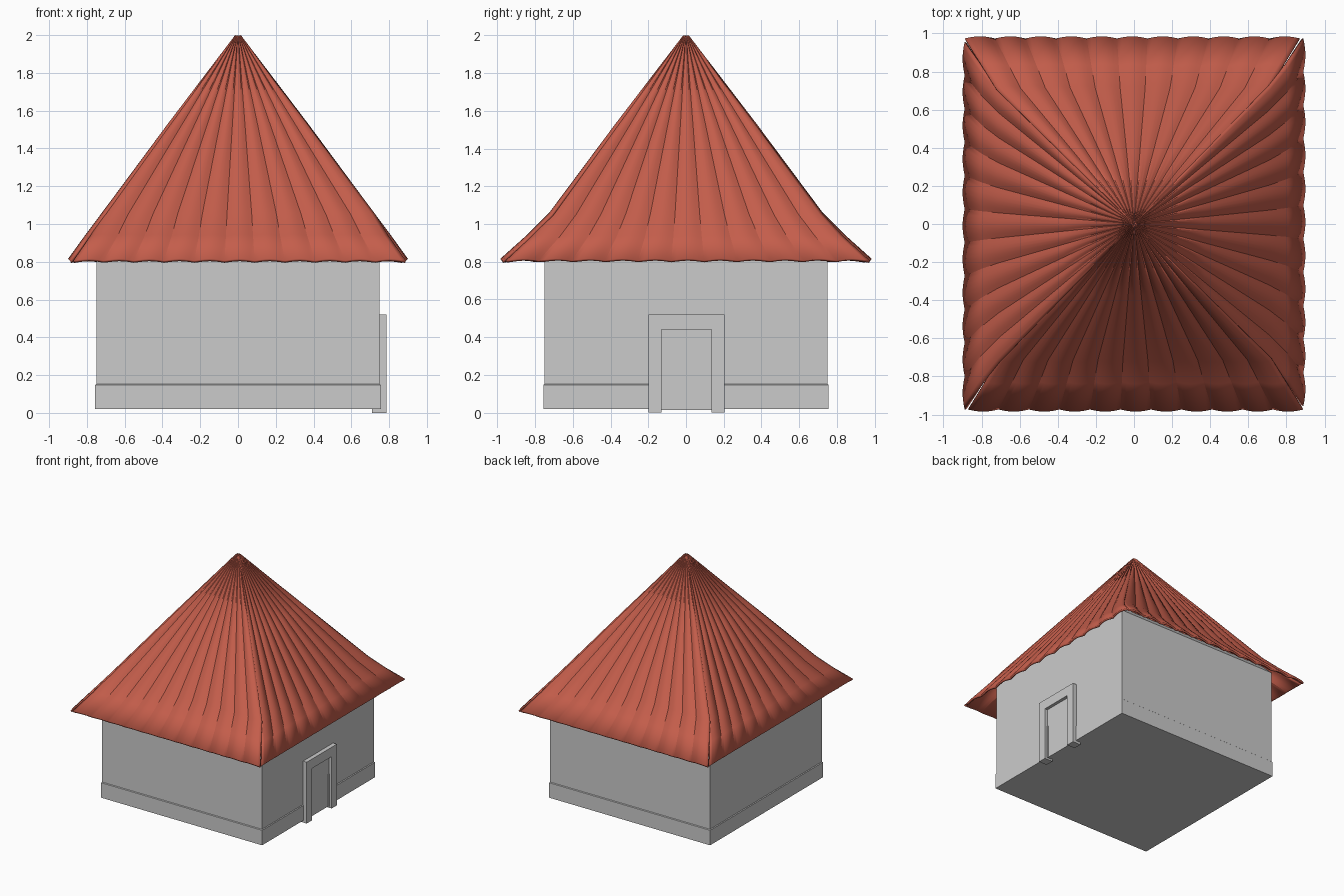
import bpy, bmesh, math
from mathutils import Matrix, Vector

if "Cube" in bpy.data.objects:
    bpy.data.objects.remove(bpy.data.objects["Cube"])

red = bpy.data.materials.new("roof_red")
red.diffuse_color = (0.55, 0.11, 0.07, 1)
red.use_nodes = True
red.node_tree.nodes["Principled BSDF"].inputs["Base Color"].default_value = red.diffuse_color


def finish(name, bm, mat=None):
    me = bpy.data.meshes.new(name)
    bm.to_mesh(me)
    bm.free()
    ob = bpy.data.objects.new(name, me)
    bpy.context.collection.objects.link(ob)
    if mat:
        me.materials.append(mat)
    return ob


def box(name, lo, hi):
    lo, hi = Vector(lo), Vector(hi)
    bm = bmesh.new()
    m = Matrix.Translation((lo + hi) / 2) @ Matrix.Diagonal((*(hi - lo), 1))
    bmesh.ops.create_cube(bm, size=1, matrix=m)
    return finish(name, bm)


def square_stack(name, levels):
    # closed square tower from (half width, height) levels
    bm = bmesh.new()
    rings = [[bm.verts.new((sx * h, sy * h, z)) for sx, sy in
              ((-1, -1), (1, -1), (1, 1), (-1, 1))] for h, z in levels]
    for a, b in zip(rings, rings[1:]):
        for i in range(4):
            j = (i + 1) % 4
            bm.faces.new((a[i], a[j], b[j], b[i]))
    bm.faces.new(rings[0][::-1])
    bm.faces.new(rings[-1])
    return finish(name, bm)


# Walls with a slightly thicker plinth and a sloped cap under the roof
square_stack("walls", [(0.756, 0.02), (0.756, 0.147), (0.75, 0.152),
                       (0.75, 0.94), (0.70, 1.0)])

# Doorway on the right side
bm = bmesh.new()
outline = [(-0.2, 0), (-0.13, 0), (-0.13, 0.44), (0.135, 0.44),
           (0.135, 0), (0.205, 0), (0.205, 0.52), (-0.2, 0.52)]
face = bm.faces.new([bm.verts.new((0.71, y, z)) for y, z in outline])
ext = bmesh.ops.extrude_face_region(bm, geom=[face])
bmesh.ops.translate(bm, vec=(0.075, 0, 0),
                    verts=[v for v in ext["geom"] if isinstance(v, bmesh.types.BMVert)])
bmesh.ops.recalc_face_normals(bm, faces=bm.faces)
finish("door_frame", bm)
box("door_panel", (0.72, -0.13, 0.015), (0.759, 0.135, 0.44))
for name, y in (("left", -0.13), ("right", 0.125)):
    box("door_stop_" + name, (0.73, y, 0.015), (0.766, y + 0.01, 0.29))


def roof_panel(name, rows, turn):
    # rows: (half width, distance out, height, ripple depth), 11 tile ribs across
    ribs, seg = 11, 6
    n = ribs * seg
    slope = math.radians(38)
    bm = bmesh.new()
    grid = []
    for half, out, z, amp in rows:
        line = []
        for i in range(n + 1):
            bump = amp * (abs(math.sin(math.pi * i / seg)) - 1)
            shift = 0.01 * half
            line.append(bm.verts.new((shift - half + 2 * half * i / n,
                                      -out - bump * math.cos(slope),
                                      z + bump * math.sin(slope))))
        grid.append(line)
    for a, b in zip(grid, grid[1:]):
        for i in range(n):
            bm.faces.new((a[i], a[i + 1], b[i + 1], b[i]))
    bmesh.ops.rotate(bm, verts=bm.verts, matrix=Matrix.Rotation(turn, 3, 'Z'))
    ob = finish(name, bm, red)
    sol = ob.modifiers.new("thickness", 'SOLIDIFY')
    sol.thickness = 0.016
    sol.offset = -1
    bpy.context.view_layer.objects.active = ob
    ob.select_set(True)
    bpy.ops.object.shade_smooth_by_angle(angle=math.radians(20))
    ob.select_set(False)


# Four rippled roof slopes, flared more at front and back
flared = [(0.88, 0.985, 0.815, 0.014), (0.79, 0.84, 0.945, 0.014),
          (0.72, 0.725, 1.06, 0.014), (0.37, 0.375, 1.53, 0.012),
          (0.015, 0.015, 2.0, 0.003)]
plain = [(0.965, 0.9, 0.815, 0.014), (0.83, 0.81, 0.94, 0.014),
         (0.72, 0.72, 1.06, 0.014), (0.37, 0.372, 1.53, 0.012),
         (0.015, 0.015, 2.0, 0.003)]
for i, side in enumerate(("front", "right", "back", "left")):
    roof_panel("roof_" + side, plain if i % 2 else flared, i * math.pi / 2)
